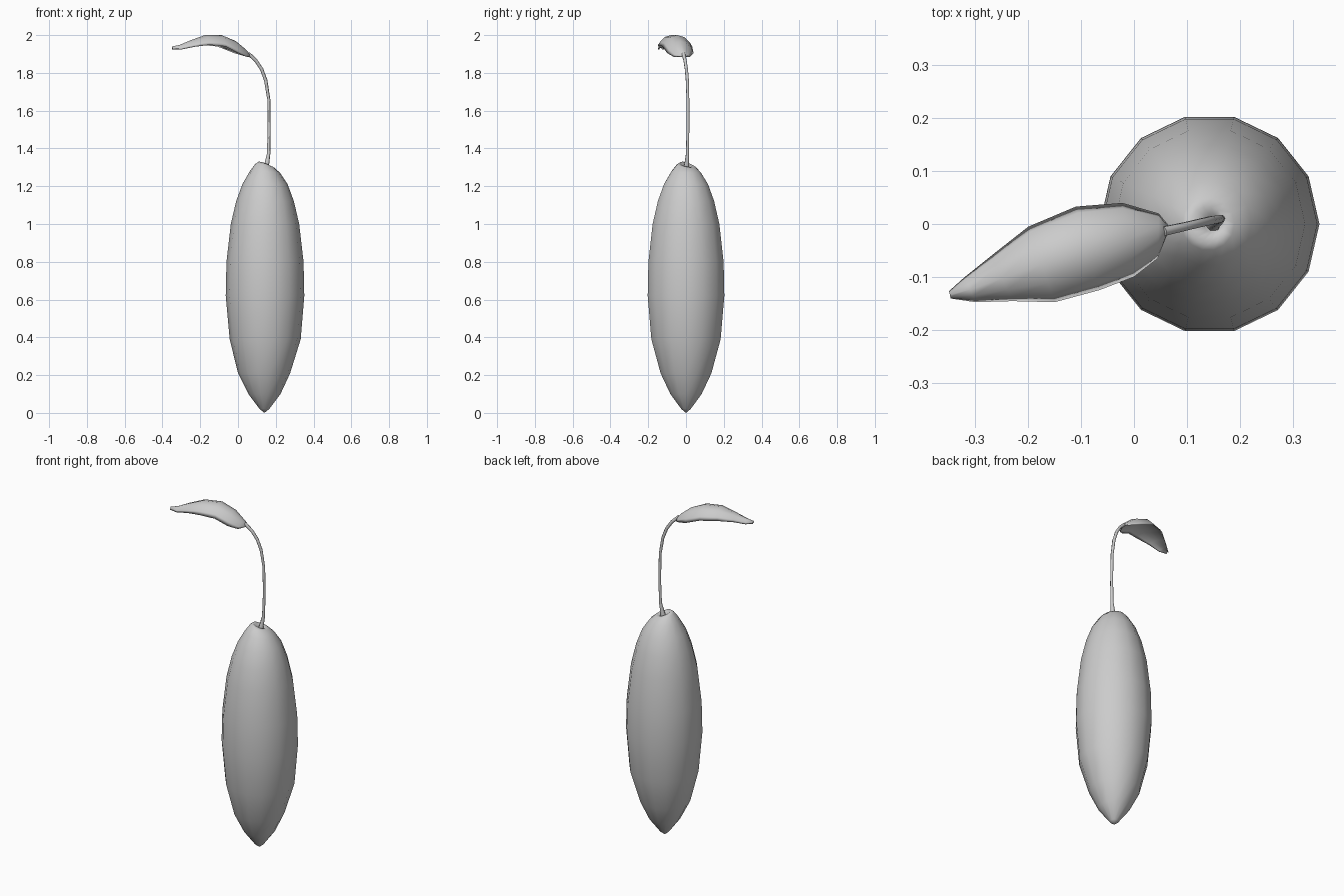
import bpy, bmesh, math

if "Cube" in bpy.data.objects:
    bpy.data.objects.remove(bpy.data.objects["Cube"])


def loft(name, rings, start=None, end=None):
    """Skin closed rings of points, finishing with poles or flat caps."""
    bm = bmesh.new()
    loops = [[bm.verts.new(p) for p in ring] for ring in rings]
    n = len(loops[0])
    for a, b in zip(loops, loops[1:]):
        for i in range(n):
            j = (i + 1) % n
            bm.faces.new((a[i], a[j], b[j], b[i]))
    for loop, pole in ((loops[0], start), (loops[-1], end)):
        if pole:
            tip = bm.verts.new(pole)
            for i in range(n):
                bm.faces.new((loop[i], loop[(i + 1) % n], tip))
        else:
            bm.faces.new(loop)
    bmesh.ops.recalc_face_normals(bm, faces=bm.faces)
    mesh = bpy.data.meshes.new(name)
    bm.to_mesh(mesh)
    bm.free()
    for p in mesh.polygons:
        p.use_smooth = True
    obj = bpy.data.objects.new(name, mesh)
    bpy.context.collection.objects.link(obj)
    return obj


# Fruit body: 14-sided profile (centre x, radius, z, lobe height)
profile = [
    (0.14, 0.025, 0.02, 0), (0.14, 0.085, 0.10, 0), (0.138, 0.138, 0.21, 0),
    (0.144, 0.188, 0.39, 0), (0.143, 0.208, 0.62, 0), (0.143, 0.204, 0.80, 0),
    (0.143, 0.181, 1.00, 0), (0.143, 0.153, 1.12, 0), (0.143, 0.120, 1.21, 0),
    (0.142, 0.080, 1.275, 0.004), (0.140, 0.050, 1.308, 0.010),
    (0.139, 0.033, 1.316, 0.014), (0.148, 0.016, 1.300, 0.006),
]
SIDES = 14
rings = []
for cx, r, z, lobe in profile:
    ring = []
    for i in range(SIDES):
        a = math.tau * i / SIDES
        ring.append((cx + r * math.cos(a), r * math.sin(a),
                     z + lobe * math.cos(a - math.radians(215))))
    rings.append(ring)
loft("fruit_body", rings, (0.14, 0, 0), (0.153, 0.003, 1.285))

# Stem: bent tapering tube (x, y, z, radius)
path = [
    (0.148, 0.000, 1.285, 0.018), (0.152, 0.003, 1.315, 0.013),
    (0.162, 0.008, 1.37, 0.009), (0.165, 0.010, 1.50, 0.008),
    (0.163, 0.010, 1.66, 0.008), (0.147, 0.007, 1.76, 0.009),
    (0.125, 0.002, 1.82, 0.009), (0.095, -0.005, 1.865, 0.009),
    (0.055, -0.014, 1.902, 0.010),
]
curve = bpy.data.curves.new("stem", 'CURVE')
curve.dimensions = '3D'
curve.bevel_depth = 1.0
curve.bevel_resolution = 1
curve.use_fill_caps = True
spline = curve.splines.new('POLY')
spline.points.add(len(path) - 1)
for pt, (x, y, z, r) in zip(spline.points, path):
    pt.co = (x, y, z, 1)
    pt.radius = r
spline.use_smooth = True
bpy.context.collection.objects.link(bpy.data.objects.new("stem", curve))

# Leaf: arched sections (back edge x, y, front edge x, y, edge z, crest z)
stations = [
    (0.066, -0.003, 0.062, -0.022, 1.885, 1.897),
    (0.047, 0.020, 0.045, -0.065, 1.885, 1.920),
    (-0.022, 0.040, 0.000, -0.100, 1.905, 1.968),
    (-0.11, 0.033, -0.065, -0.125, 1.940, 2.000),
    (-0.20, -0.005, -0.15, -0.148, 1.948, 2.000),
    (-0.27, -0.060, -0.23, -0.146, 1.938, 1.973),
    (-0.32, -0.100, -0.30, -0.148, 1.924, 1.948),
    (-0.350, -0.127, -0.347, -0.141, 1.924, 1.940),
]
across = [-1, -0.85, -0.5, 0, 0.5, 0.85, 1]
rings = []
for ax, ay, bx, by, ze, zt in stations:
    def section(u, arch):
        t = (u + 1) / 2
        h = (1 - abs(u) ** 2.4) * arch
        return (ax + (bx - ax) * t, ay + (by - ay) * t, ze + (zt - ze) * h)
    rings.append([section(u, 1.0) for u in across] +
                 [section(u, 0.55) for u in across[-2:0:-1]])
loft("leaf", rings)
